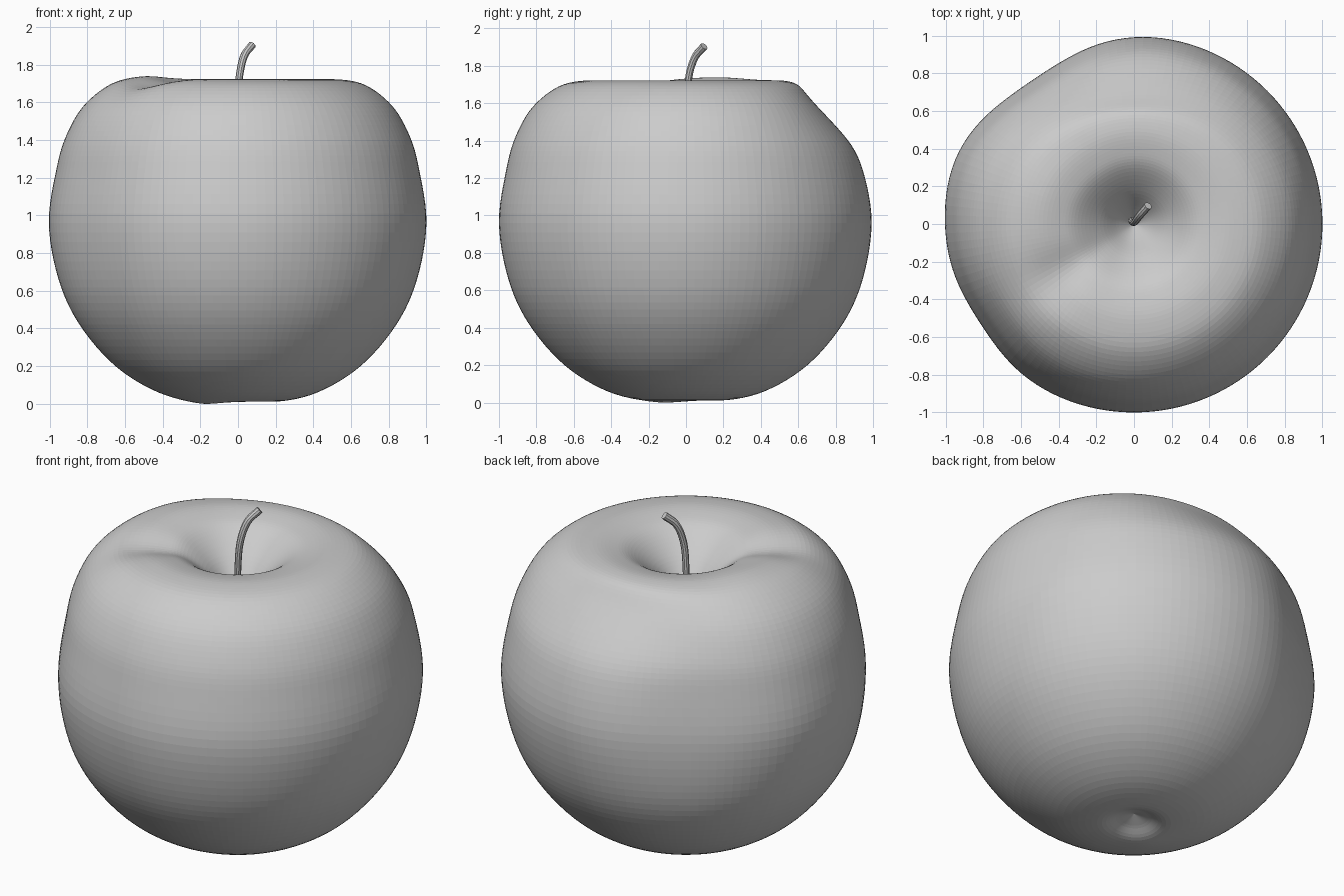
import bpy
import bmesh
import math
from mathutils import Vector

default_cube = bpy.data.objects.get("Cube")
if default_cube:
    bpy.data.objects.remove(default_cube, do_unlink=True)

SEGMENTS = 128
STEPS = 6

# Half section of the fruit, from the bottom dimple to the stem cavity
PROFILE = [(0, 0.07), (0.08, 0.045), (0.2, 0.012), (0.42, 0.06), (0.65, 0.2),
           (0.84, 0.42), (0.95, 0.66), (1.0, 0.96), (0.96, 1.25), (0.91, 1.425),
           (0.82, 1.58), (0.68, 1.69), (0.53, 1.722), (0.4, 1.71), (0.3, 1.672),
           (0.18, 1.57), (0.08, 1.45), (0, 1.36)]


def smooth_path(points):
    """Catmull-Rom curve through the points."""
    pts = [Vector(p) for p in points]
    ext = [2 * pts[0] - pts[1]] + pts + [2 * pts[-1] - pts[-2]]
    path = []
    for a, b, c, d in zip(ext, ext[1:], ext[2:], ext[3:]):
        for i in range(STEPS):
            t = i / STEPS
            path.append(0.5 * (2 * b + (c - a) * t + (2 * a - 5 * b + 4 * c - d) * t ** 2
                               + (3 * b - a - 3 * c + d) * t ** 3))
    return path + [pts[-1]]


def bell(value, centre, width):
    return math.exp(-((value - centre) / width) ** 2)


def around(angle, degrees, width):
    """Falloff around the vertical axis."""
    diff = (angle - math.radians(degrees) + math.pi) % math.tau - math.pi
    return bell(diff, 0, math.radians(width))


def shape(r, z, angle):
    """Push soft dents and lobes into the round body."""
    scale = 1
    scale -= 0.07 * around(angle, 124, 24) * bell(z, 1.1, 0.6)
    scale -= 0.14 * around(angle, 90, 40) * bell(z, 1.62, 0.25) * bell(r, 0.8, 0.25)
    scale -= 0.03 * around(angle, 213, 17) * bell(z, 1.1, 0.6)
    scale += 0.015 * around(angle, 160, 18) * bell(z, 1.0, 0.5)
    if z > 1:
        z += 0.016 * around(angle, 162, 25) * bell(r, 0.5, 0.2)
        z -= 0.045 * around(angle, 214, 16) * bell(r, 0.5, 0.25)
    else:
        z -= 0.012 * around(angle, 214, 40) * bell(r, 0.2, 0.12)
    return Vector((r * scale * math.cos(angle), r * scale * math.sin(angle), z))


def build_body():
    bm = bmesh.new()
    path = smooth_path(PROFILE)
    rings = [[bm.verts.new(shape(p.x, p.y, math.tau * i / SEGMENTS))
              for i in range(SEGMENTS)] for p in path[1:-1]]
    bottom = bm.verts.new((0, 0, path[0].y))
    top = bm.verts.new((0, 0, path[-1].y))
    for i in range(SEGMENTS):
        j = (i + 1) % SEGMENTS
        bm.faces.new((bottom, rings[0][j], rings[0][i]))
        bm.faces.new((top, rings[-1][i], rings[-1][j]))
        for low, high in zip(rings, rings[1:]):
            bm.faces.new((low[i], low[j], high[j], high[i]))
    mesh = bpy.data.meshes.new("fruit_body")
    bm.to_mesh(mesh)
    bm.free()
    body = bpy.data.objects.new("fruit_body", mesh)
    bpy.context.collection.objects.link(body)


def build_stem():
    # Bent stem that thickens a little toward its tip
    curve = bpy.data.curves.new("stem", "CURVE")
    curve.dimensions = "3D"
    curve.bevel_depth = 0.02
    curve.bevel_resolution = 3
    curve.use_fill_caps = True
    path = smooth_path([(-0.015, 0.02, 1.34), (-0.008, 0.01, 1.55),
                        (0.005, 0.012, 1.72), (0.03, 0.045, 1.84), (0.075, 0.097, 1.905)])
    spline = curve.splines.new("POLY")
    spline.points.add(len(path) - 1)
    for i, (point, co) in enumerate(zip(spline.points, path)):
        point.co = (*co, 1)
        point.radius = 0.85 + 0.25 * i / len(path)
    stem = bpy.data.objects.new("stem", curve)
    bpy.context.collection.objects.link(stem)
    bpy.context.view_layer.objects.active = stem
    stem.select_set(True)
    bpy.ops.object.convert(target="MESH")
    bpy.ops.object.shade_smooth_by_angle()


build_body()
build_stem()
